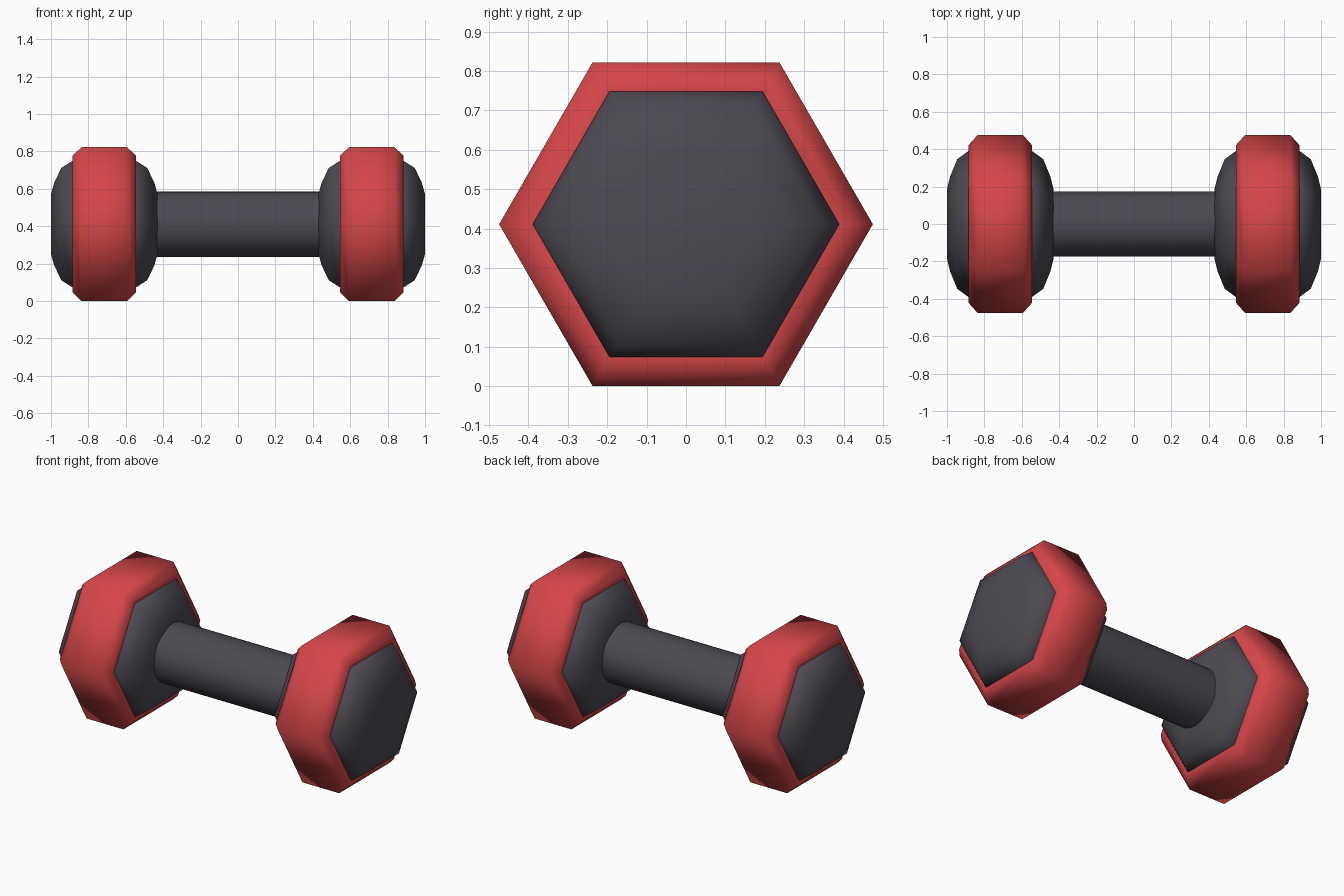
import bpy, bmesh, math

CENTRE_Z = 0.411
HEX = math.cos(math.pi / 6)  # flat-to-corner ratio of a hexagon

cube = bpy.data.objects.get("Cube")
if cube:
    bpy.data.objects.remove(cube, do_unlink=True)


def make_material(name, colour):
    mat = bpy.data.materials.new(name)
    mat.use_nodes = True
    mat.diffuse_color = colour
    bsdf = next(n for n in mat.node_tree.nodes if n.type == 'BSDF_PRINCIPLED')
    bsdf.inputs["Base Color"].default_value = colour
    return mat


def turn_about_x(name, profile, sides, centre_x, mat, capped=True):
    """Sweep (x, radius) points around the bar axis with the given side count."""
    bm = bmesh.new()
    rings = []
    for x, r in profile:
        ring = []
        for i in range(sides):
            a = math.tau * i / sides
            ring.append(bm.verts.new((x, r * math.cos(a), r * math.sin(a))))
        rings.append(ring)
    for a, b in zip(rings, rings[1:]):
        for i in range(sides):
            j = (i + 1) % sides
            bm.faces.new((a[i], a[j], b[j], b[i]))
    if capped:
        bm.faces.new(rings[0])
        bm.faces.new(rings[-1])
    bmesh.ops.recalc_face_normals(bm, faces=bm.faces)
    for f in bm.faces:
        f.smooth = True
    mesh = bpy.data.meshes.new(name)
    bm.to_mesh(mesh)
    bm.free()
    mesh.materials.append(mat)
    obj = bpy.data.objects.new(name, mesh)
    obj.location = (centre_x, 0, CENTRE_Z)
    bpy.context.collection.objects.link(obj)
    return obj


def symmetric(half):
    """Complete a half profile, given from the outer end inwards."""
    return [(-x, r / HEX) for x, r in half] + [(x, r / HEX) for x, r in reversed(half)]


charcoal = make_material("charcoal", (0.075, 0.067, 0.085, 1))
red = make_material("red", (0.67, 0.062, 0.066, 1))

# Profiles: distance from the weight's middle, flat-side radius
core = symmetric([(0.285, 0.16), (0.268, 0.22), (0.23, 0.30), (0.172, 0.337)])
band = symmetric([(0.165, 0.325), (0.17, 0.365), (0.122, 0.411)])

# Weights at both ends
for side, sign in (("left", 1), ("right", -1)):
    turn_about_x(side + "_weight_core", core, 6, sign * 0.715, charcoal)
    turn_about_x(side + "_weight_band", band, 6, sign * 0.715, red, capped=False)

# Round handle running into both weights
handle = turn_about_x("handle", [(-0.55, 0.175), (0.55, 0.175)], 32, 0, charcoal)
for f in handle.data.polygons:
    if len(f.vertices) > 4:
        f.use_smooth = False
for e in handle.data.edges:
    a, b = (handle.data.vertices[v].co.x for v in e.vertices)
    e.use_edge_sharp = a == b
